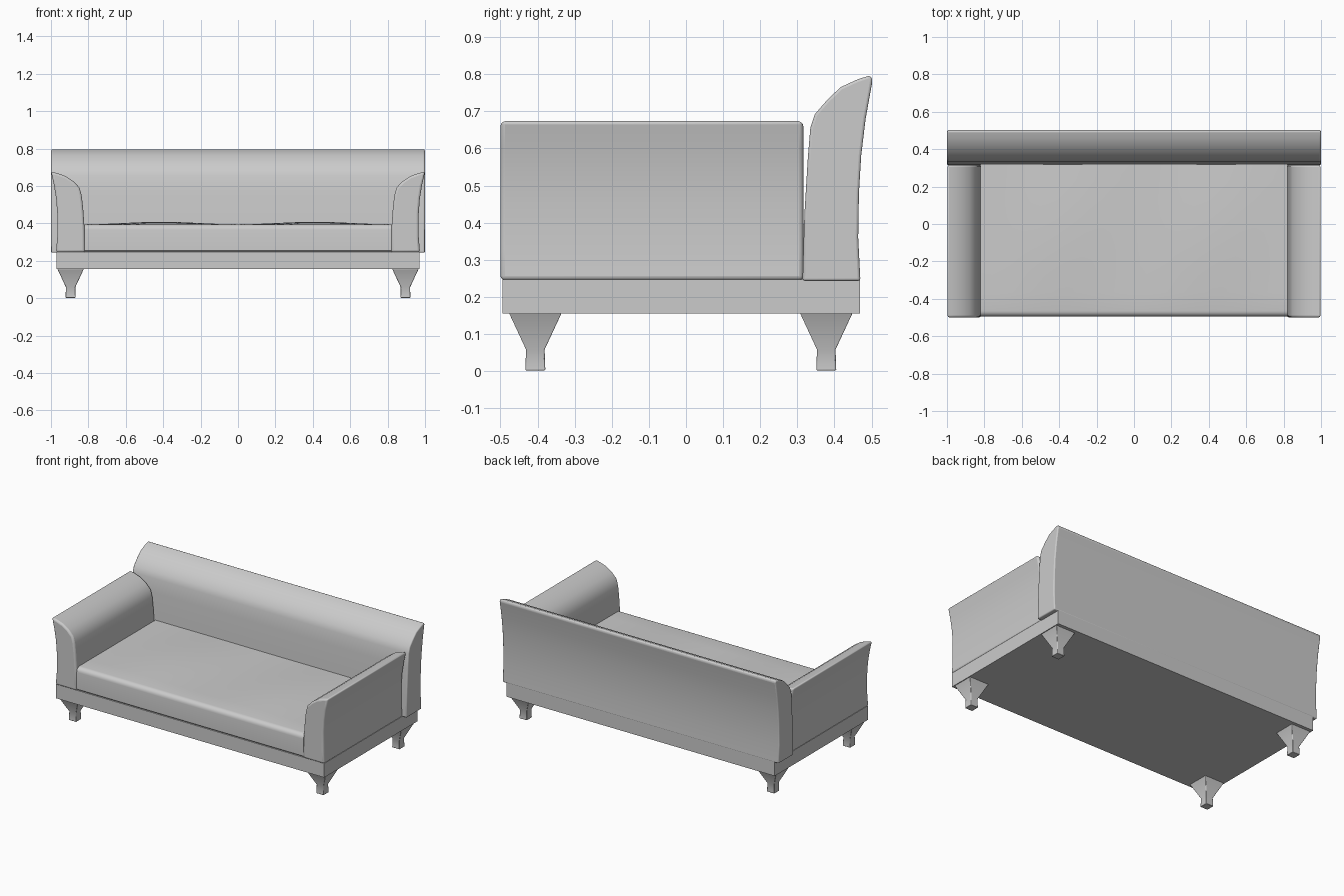
import bpy, bmesh
from math import sin, cos, pi, radians

if "Cube" in bpy.data.objects:
    bpy.data.objects.remove(bpy.data.objects["Cube"])


def loft(name, rings, bevel=0.0, mirror=False, segments=3):
    """Skin a list of closed rings, cap the ends, then bevel and mirror."""
    bm = bmesh.new()
    loops = [[bm.verts.new(p) for p in ring] for ring in rings]
    n = len(loops[0])
    for a, b in zip(loops, loops[1:]):
        for i in range(n):
            j = (i + 1) % n
            bm.faces.new((a[i], a[j], b[j], b[i]))
    bm.faces.new(loops[0])
    bm.faces.new(loops[-1])
    bmesh.ops.recalc_face_normals(bm, faces=bm.faces)
    mesh = bpy.data.meshes.new(name)
    bm.to_mesh(mesh)
    bm.free()
    ob = bpy.data.objects.new(name, mesh)
    bpy.context.collection.objects.link(ob)
    if bevel:
        m = ob.modifiers.new("soft_edges", 'BEVEL')
        m.width, m.segments = bevel, segments
        m.limit_method, m.angle_limit = 'ANGLE', radians(40)
    if mirror:
        ob.modifiers.new("mirror", 'MIRROR')
    bpy.ops.object.select_all(action='DESELECT')
    ob.select_set(True)
    bpy.context.view_layer.objects.active = ob
    bpy.ops.object.shade_smooth_by_angle(angle=radians(32))
    return ob


def rect(cx, cy, hx, hy, z):
    return [(cx + sx * hx, cy + sy * hy, z)
            for sx, sy in ((-1, -1), (1, -1), (1, 1), (-1, 1))]


# Base frame
loft("base_frame", [rect(0, -0.013, 0.97, 0.482, z) for z in (0.155, 0.247)])

# Tapered legs, mirrored left to right
for name, y in (("front_legs", -0.406), ("rear_legs", 0.378)):
    loft(name, [rect(0.895, y, h, h, z) for h, z in
                ((0.027, 0.002), (0.025, 0.058), (0.071, 0.157))],
         bevel=0.003, mirror=True, segments=2)

# Flared arms: x-z profile pushed along y
arm = [(0.818, 0.245), (0.973, 0.245), (0.966, 0.33), (0.966, 0.45),
       (0.972, 0.53), (0.983, 0.60), (1.0, 0.676), (0.965, 0.668),
       (0.92, 0.652), (0.88, 0.625), (0.848, 0.592), (0.836, 0.55),
       (0.828, 0.48), (0.821, 0.38)]
loft("arms", [[(x, y, z) for x, z in arm] for y in (-0.5, 0.316)],
     bevel=0.012, mirror=True)

# Rolled backrest: y-z profile pushed along x
back = [(0.314, 0.243), (0.47, 0.243), (0.464, 0.36), (0.466, 0.48),
        (0.472, 0.58), (0.484, 0.68), (0.503, 0.785), (0.496, 0.797),
        (0.462, 0.786), (0.416, 0.765), (0.378, 0.728), (0.347, 0.692),
        (0.335, 0.655), (0.328, 0.57), (0.319, 0.42)]
loft("backrest", [[(x, y, z) for y, z in back] for x in (-0.999, 0.999)],
     bevel=0.016)

# Seat cushion: rounded front edge and two very gentle humps
rings = []
for i in range(25):
    x = -0.82 + 1.64 * i / 24
    hump = 0.013 * sin(pi * x / 0.82) ** 2
    ring = [(0.33, 0.245), (-0.485, 0.245), (-0.495, 0.255)]
    for k in range(6):
        a = pi / 2 * k / 5
        ring.append((-0.465 - 0.03 * cos(a), 0.365 + 0.03 * sin(a)))
    for k in range(1, 9):
        t = k / 8
        ring.append((-0.465 + 0.795 * t, 0.395 + hump * sin(pi * t)))
    rings.append([(x, y, z) for y, z in ring])
loft("seat_cushion", rings)
